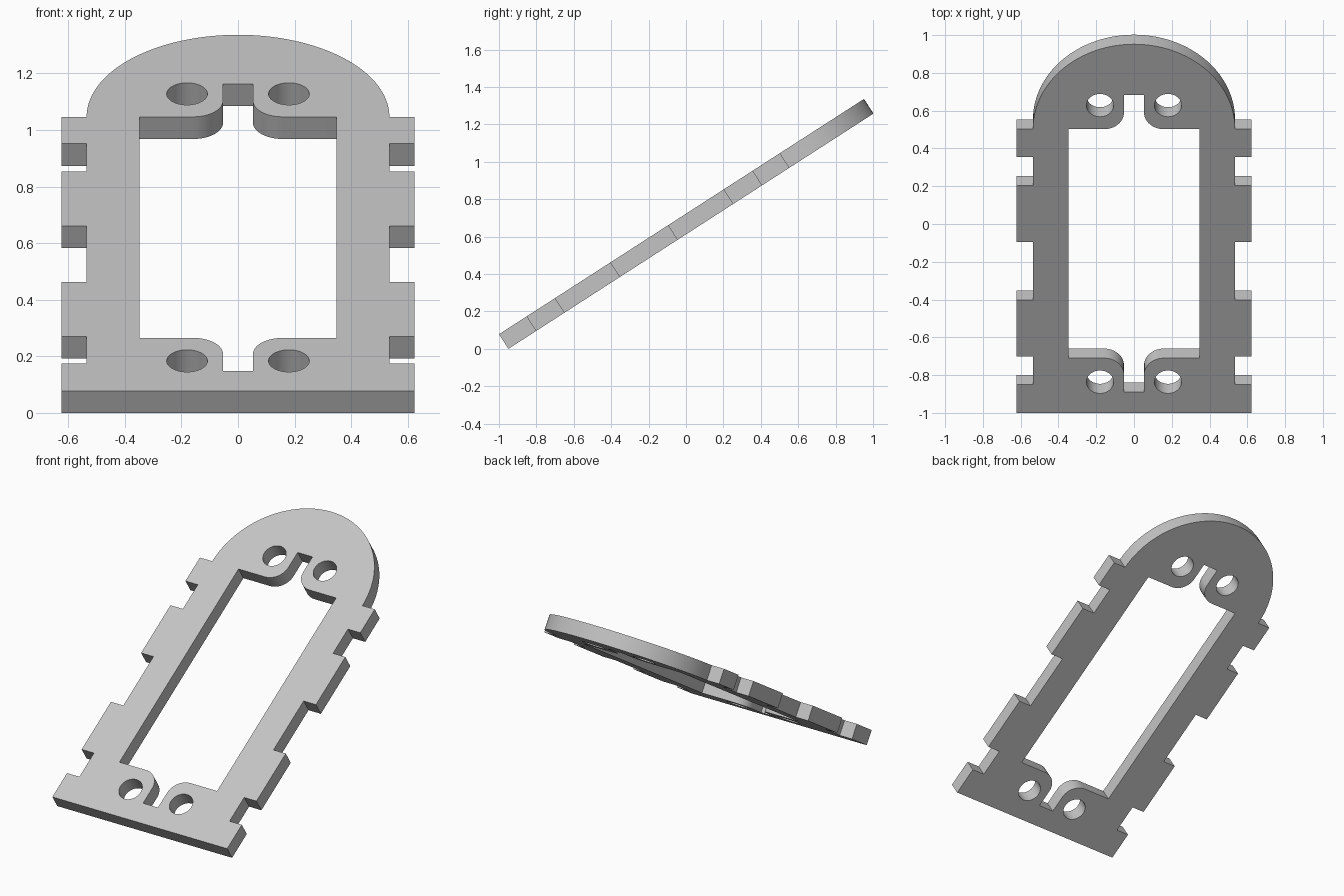
import bpy
import bmesh
from math import sin, cos, pi, radians

cube = bpy.data.objects.get("Cube")
if cube:
    bpy.data.objects.remove(cube, do_unlink=True)

THICK = 0.093
TILT = radians(32.8)
TOOTH_X, SIDE_X = 0.623, 0.535          # half widths at the teeth and between them
ARCH_V = 1.787                          # where the round top starts
OPEN_X, OPEN_LOW, OPEN_HIGH = 0.348, 0.345, ARCH_V
SLOT_X, SLOT_DEPTH, FILLET = 0.053, 0.215, 0.105
HOLE_X, HOLE_INSET, HOLE_R = 0.18, 0.15, 0.072


def arc(cx, cy, r, start, end, steps):
    """Points on an arc, angles in degrees."""
    angles = [radians(start + (end - start) * i / steps) for i in range(steps + 1)]
    return [(cx + r * cos(a), cy + r * sin(a)) for a in angles]


def mirrored(half):
    """Close a right-hand half profile with its mirror image."""
    return half + [(-x, y) for x, y in reversed(half) if abs(x) > 1e-5]


# Outer outline: toothed side and round top
outer = []
teeth = [(0, 0.178), (0.355, 0.71), (1.075, 1.431), (1.612, ARCH_V)]
for i, (low, high) in enumerate(teeth):
    if i:
        outer.append((SIDE_X, low))
    outer += [(TOOTH_X, low), (TOOTH_X, high)]
    if i < len(teeth) - 1:
        outer.append((SIDE_X, high))
outer += arc(0, ARCH_V, SIDE_X, 0, 90, 32)

# Window with a slot and rounded lugs at each end
fx = SLOT_X + FILLET
window = [(SLOT_X, OPEN_LOW - SLOT_DEPTH)]
window += arc(fx, OPEN_LOW - FILLET, FILLET, 180, 90, 12)
window += [(OPEN_X, OPEN_LOW), (OPEN_X, OPEN_HIGH)]
window += arc(fx, OPEN_HIGH + FILLET, FILLET, 270, 180, 12)
window.append((SLOT_X, OPEN_HIGH + SLOT_DEPTH))

loops = [mirrored(outer), mirrored(window)]

# Four screw holes
for x in (-HOLE_X, HOLE_X):
    for v in (OPEN_LOW - HOLE_INSET, OPEN_HIGH + HOLE_INSET):
        loops.append(arc(x, v, HOLE_R, 0, 360, 48)[:-1])

# Fill the outline around its openings and give it thickness
bm = bmesh.new()
for loop in loops:
    verts = [bm.verts.new((x, v, 0)) for x, v in loop]
    for a, b in zip(verts, verts[1:] + verts[:1]):
        bm.edges.new((a, b))
bmesh.ops.triangle_fill(bm, use_beauty=True, edges=bm.edges[:], normal=(0, 0, 1))
solid = bmesh.ops.extrude_face_region(bm, geom=bm.faces[:], use_keep_orig=True)
moved = [g for g in solid["geom"] if isinstance(g, bmesh.types.BMVert)]
bmesh.ops.translate(bm, verts=moved, vec=(0, 0, -THICK))
bmesh.ops.recalc_face_normals(bm, faces=bm.faces[:])
mesh = bpy.data.meshes.new("panel_plate")
bm.to_mesh(mesh)
bm.free()

# Tilted plate resting on its lower edge
plate = bpy.data.objects.new("panel_plate", mesh)
bpy.context.collection.objects.link(plate)
plate.rotation_euler.x = TILT
plate.location = (0, -1, THICK * cos(TILT))

grey = bpy.data.materials.new("plain_grey")
grey.use_nodes = True
colour = (0.55, 0.55, 0.55, 1)
grey.diffuse_color = colour
grey.node_tree.nodes["Principled BSDF"].inputs["Base Color"].default_value = colour
mesh.materials.append(grey)

bpy.ops.object.select_all(action='DESELECT')
plate.select_set(True)
bpy.context.view_layer.objects.active = plate
bpy.ops.object.shade_smooth_by_angle(angle=radians(30))
